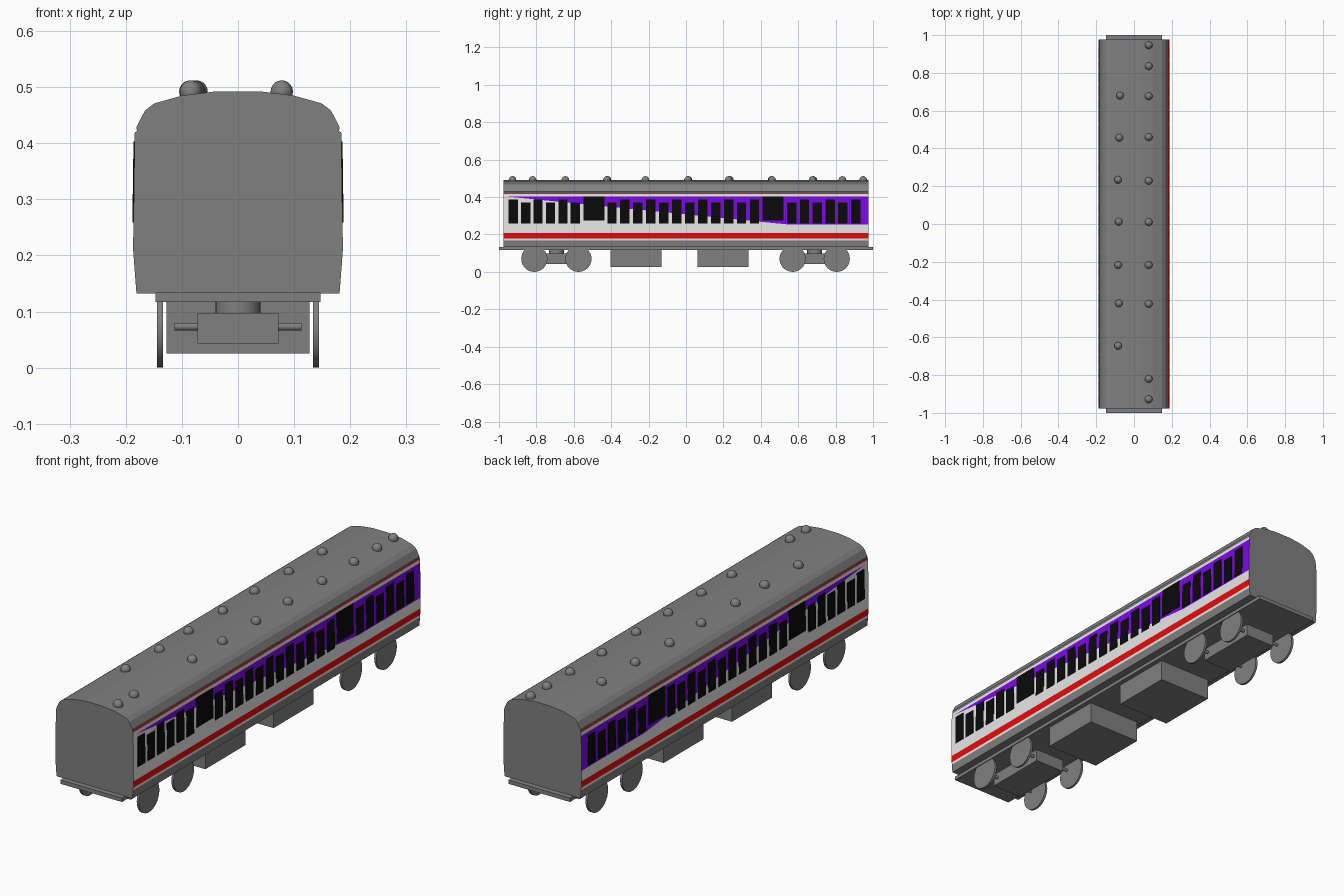
import bpy, bmesh, math
from mathutils import Vector, Matrix

if "Cube" in bpy.data.objects:
    bpy.data.objects.remove(bpy.data.objects["Cube"])


def material(name, rgb):
    m = bpy.data.materials.new(name)
    m.diffuse_color = (*rgb, 1)
    m.use_nodes = True
    m.node_tree.nodes["Principled BSDF"].inputs["Base Color"].default_value = m.diffuse_color
    return m


GREY = material("mid grey", (0.216, 0.216, 0.216))
WHITE = material("white", (0.92, 0.92, 0.92))
RED = material("red", (1.0, 0.005, 0.005))
PURPLE = material("purple", (0.26, 0.003, 1.0))
BLACK = material("black", (0.003, 0.003, 0.003))


def finish(bm, name, mats):
    bmesh.ops.recalc_face_normals(bm, faces=bm.faces)
    me = bpy.data.meshes.new(name)
    bm.to_mesh(me)
    bm.free()
    for m in mats:
        me.materials.append(m)
    ob = bpy.data.objects.new(name, me)
    bpy.context.collection.objects.link(ob)
    return ob


def box(name, x, y, z, mat=GREY):
    bm = bmesh.new()
    size = [b - a for a, b in (x, y, z)]
    mid = [(a + b) / 2 for a, b in (x, y, z)]
    bmesh.ops.create_cube(bm, size=1, matrix=Matrix.Translation(mid) @ Matrix.Diagonal((*size, 1)))
    return finish(bm, name, [mat])


def cylinder(name, centre, r, depth, axis, sides=32):
    bm = bmesh.new()
    rot = Matrix.Rotation(math.pi / 2, 4, 'Y') if axis == 'X' else Matrix()
    bmesh.ops.create_cone(bm, cap_ends=True, segments=sides, radius1=r, radius2=r, depth=depth,
                          matrix=Matrix.Translation(centre) @ rot)
    return smooth(finish(bm, name, [GREY]))


def smooth(ob):
    bpy.ops.object.select_all(action='DESELECT')
    ob.select_set(True)
    bpy.context.view_layer.objects.active = ob
    bpy.ops.object.shade_smooth_by_angle(angle=math.radians(35))
    return ob


def side_x(z):
    """Half width of the body side at height z."""
    if z < 0.211:
        return 0.181 + (z - 0.132) / 0.079 * 0.006
    return 0.187 - (z - 0.211) / 0.208 * 0.003


# Carriage body: one cross-section swept along y, striped by height
HALF = 0.977
half = [(side_x(z), z) for z in (0.132, 0.168, 0.179, 0.208, 0.211, 0.253, 0.403, 0.419)]
half += [(0.180, 0.4215), (0.181, 0.429), (0.166, 0.458), (0.149, 0.471), (0.099, 0.485), (0.042, 0.492)]
profile = half + [(-x, z) for x, z in reversed(half)]
bm = bmesh.new()
front = [bm.verts.new((x, -HALF, z)) for x, z in profile]
back = [bm.verts.new((x, HALF, z)) for x, z in profile]
n = len(profile)
for i in range(n):
    j = (i + 1) % n
    bm.faces.new((front[i], front[j], back[j], back[i]))
bm.faces.new(front)
bm.faces.new(back)
bm.normal_update()

# Cut the diagonal edge of the purple wedge into the window band
start, slope = Vector((0, -0.93, 0.40)), Vector((0, 0.142, 1.43)).normalized()
band = [f for f in bm.faces if abs(f.normal.y) < 0.5 and 0.253 < f.calc_center_median().z < 0.403
        and abs(f.calc_center_median().x) > 0.1]
geom = set(band) | {e for f in band for e in f.edges} | {v for f in band for v in f.verts}
bmesh.ops.bisect_plane(bm, geom=list(geom), plane_co=start, plane_no=slope)
bm.normal_update()
for f in bm.faces:
    c = f.calc_center_median()
    if abs(f.normal.y) > 0.9 or abs(c.x) < 0.1 or not 0.168 < c.z < 0.4215:
        f.material_index = 0
    elif 0.179 < c.z < 0.208 or c.z > 0.419:
        f.material_index = 2
    elif 0.253 < c.z < 0.403 and (c - start).dot(slope) > 0:
        f.material_index = 3
    else:
        f.material_index = 1
finish(bm, "carriage_body", [GREY, WHITE, RED, PURPLE])

# Windows and wide doors: thin plates following the side slope
PANES = []
for first, count, step, tall in ((-0.924, 6, 0.0665, 0), (-0.396, 12, 0.0693, 1), (0.565, 6, 0.0685, 1)):
    for i in range(count):
        top = 0.387 if (i + tall) % 2 == 0 else 0.371
        PANES.append((first + i * step, 0.025, 0.259, top))
PANES += [(-0.492, 0.056, 0.275, 0.403), (0.464, 0.056, 0.275, 0.403)]
bm = bmesh.new()
for s in (-1, 1):
    for y, hw, z0, z1 in PANES:
        ring = [(y - hw, z0), (y + hw, z0), (y + hw, z1), (y - hw, z1)]
        inner, outer = [[bm.verts.new((s * (side_x(z) + d), py, z)) for py, z in ring]
                        for d in (-0.001, 0.002)]
        bm.faces.new(outer)
        bm.faces.new(inner)
        for i in range(4):
            j = (i + 1) % 4
            bm.faces.new((inner[i], inner[j], outer[j], outer[i]))
finish(bm, "windows", [BLACK])

# Underframe and equipment boxes
box("underframe", (-0.147, 0.147), (-1, 1), (0.117, 0.134))
box("equipment_box_front", (-0.127, 0.127), (-0.403, -0.132), (0.025, 0.12))
box("equipment_box_back", (-0.127, 0.127), (0.061, 0.333), (0.025, 0.12))

# Bogies with pivots, axles and wheels
for label, yc in (("front", -0.693), ("back", 0.688)):
    box(label + "_bogie_frame", (-0.072, 0.072), (yc - 0.14, yc + 0.14), (0.043, 0.097))
    cylinder(label + "_bogie_pivot", (0, yc, 0.108), 0.04, 0.024, 'Z')
    for dy in (-0.118, 0.118):
        cylinder(label + "_axle", (0, yc + dy, 0.073), 0.007, 0.226, 'X', 16)
        for s in (-1, 1):
            cylinder(label + "_wheel", (s * 0.139, yc + dy, 0.07), 0.07, 0.010, 'X')

# Roof vents
VENTS = [(0.078, y) for y in (0.947, 0.836, 0.677, 0.46, 0.228, 0.01, -0.217, -0.423, -0.82, -0.928)]
VENTS += [(-0.074, 0.68), (-0.078, 0.457), (-0.085, 0.234), (-0.081, 0.012),
          (-0.084, -0.217), (-0.08, -0.42), (-0.084, -0.645)]
bm = bmesh.new()
for x, y in VENTS:
    bmesh.ops.create_uvsphere(bm, u_segments=16, v_segments=10, radius=0.02,
                              matrix=Matrix.Translation((x, y, 0.492)))
smooth(finish(bm, "roof_vents", [GREY]))
